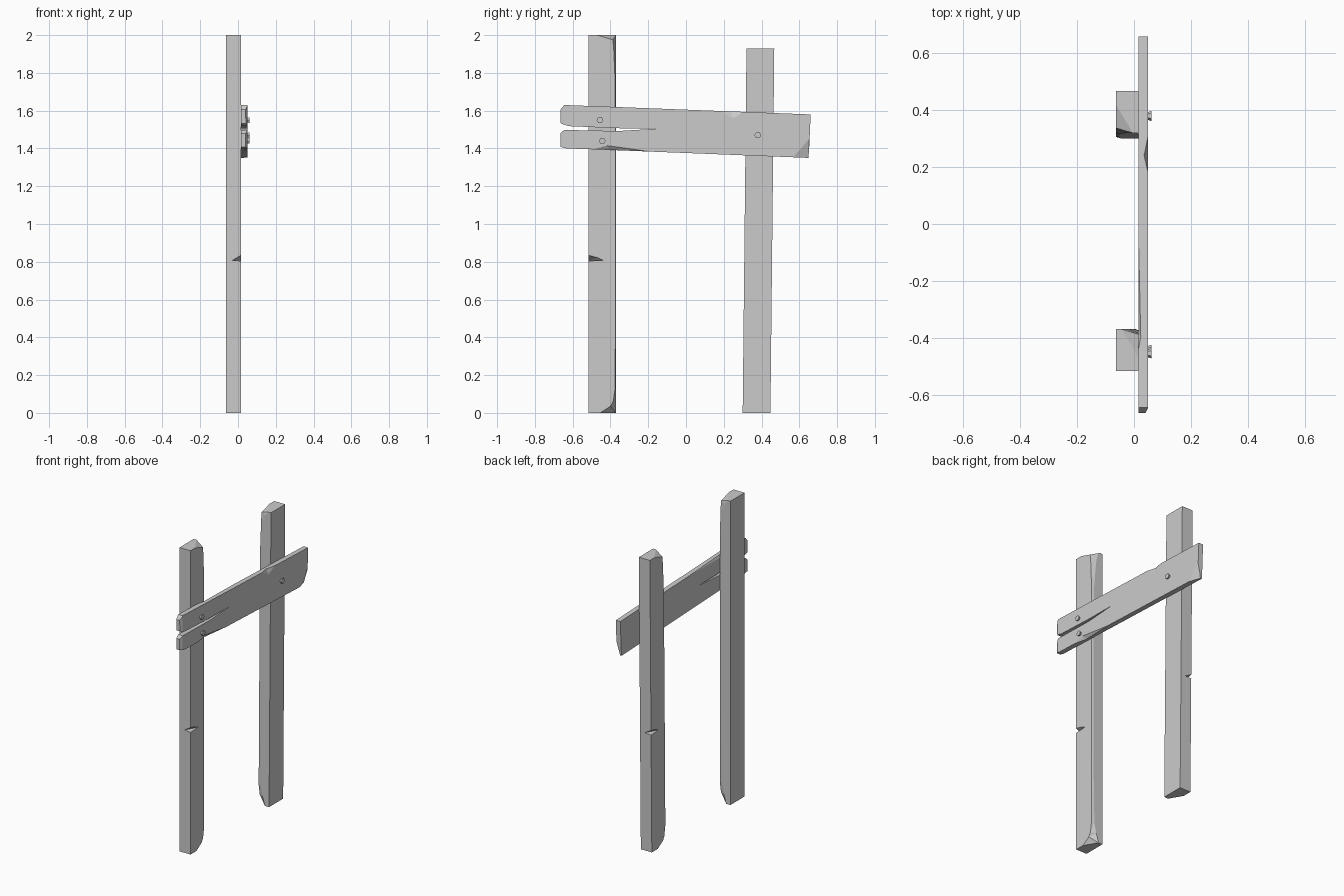
import bpy, bmesh
from math import pi
from mathutils import Matrix, Vector

if "Cube" in bpy.data.objects:
    bpy.data.objects.remove(bpy.data.objects["Cube"])


def finish(bm, name):
    bmesh.ops.recalc_face_normals(bm, faces=bm.faces)
    me = bpy.data.meshes.new(name)
    bm.to_mesh(me)
    bm.free()
    ob = bpy.data.objects.new(name, me)
    bpy.context.collection.objects.link(ob)
    return ob


def chip(ob, pts):
    """Cut the convex hull of pts out of ob."""
    bm = bmesh.new()
    for p in pts:
        bm.verts.new(p)
    bmesh.ops.convex_hull(bm, input=bm.verts)
    cutter = finish(bm, "chip_cutter")
    cutter.hide_render = True
    mod = ob.modifiers.new("chip", 'BOOLEAN')
    mod.operation, mod.solver, mod.object = 'DIFFERENCE', 'EXACT', cutter
    bpy.context.view_layer.objects.active = ob
    bpy.ops.object.modifier_apply(modifier=mod.name)
    bpy.data.objects.remove(cutter)


def make_post(name):
    """Post with one worn edge (+x +y) and a notch on the +x -y edge."""
    # height, wear in x, wear in y
    sections = [(0, .05, .085), (.035, .04, .03), (.06, .032, .016), (.13, .018, .005),
                (.6, .010, .004), (1.4, .010, .004), (1.75, .016, .005),
                (1.93, .032, .013), (1.975, .042, .018), (2, .06, .10)]
    hx, hy = .04, .0735
    bm = bmesh.new()
    rings = []
    for z, cx, cy in sections:
        ring = [(-hx, -hy), (hx, -hy), (hx, hy - cy), (hx - cx, hy), (-hx, hy)]
        rings.append([bm.verts.new((x, y, z)) for x, y in ring])
    for a, b in zip(rings, rings[1:]):
        for i in range(5):
            j = (i + 1) % 5
            bm.faces.new((a[i], a[j], b[j], b[i]))
    bm.faces.new(rings[0][::-1])
    bm.faces.new(rings[-1])
    bmesh.ops.triangulate(bm, faces=[f for f in bm.faces if len(f.verts) == 4
                                     and f.calc_center_median().y > 0
                                     and f.calc_center_median().x > 0])
    ob = finish(bm, name)
    chip(ob, [(.055, -.09, .802), (.055, -.09, .848), (.04, .005, .808),
              (-.005, -.0735, .808), (.042, -.02, .822)])
    return ob


# Posts: the second is turned half round, slightly shorter and leaning
front_post = make_post("front_post")
front_post.data.transform(Matrix.Translation((-.024, -.4435, 0)))

back_post = make_post("back_post")
lean = Matrix.Identity(4)
lean[1][2] = .0105
back_post.data.transform(Matrix.Translation((-.024, .3735, 0)) @ lean
                         @ Matrix.Diagonal((1, 1, .965, 1)) @ Matrix.Rotation(pi, 4, 'Z'))

# Split cross plank
outline = [(-.665, 1.605), (-.645, 1.63), (.66, 1.58), (.652, 1.40), (.648, 1.35),
           (.60, 1.352), (-.48, 1.395), (-.63, 1.40), (-.665, 1.408), (-.665, 1.48),
           (-.645, 1.498), (-.36, 1.492), (-.15, 1.505), (-.36, 1.507),
           (-.62, 1.518), (-.663, 1.532)]
bm = bmesh.new()
face = bm.faces.new([bm.verts.new((.016, y, z)) for y, z in outline])
ext = bmesh.ops.extrude_face_region(bm, geom=[face])
bmesh.ops.translate(bm, vec=(.033, 0, 0),
                    verts=[g for g in ext["geom"] if isinstance(g, bmesh.types.BMVert)])
plank = finish(bm, "cross_plank")

# Chips along the plank edges
chip(plank, [(.049, .18, 1.60), (.049, .31, 1.595), (.051, .25, 1.555), (.034, .24, 1.60), (.07, .24, 1.66)])
chip(plank, [(.049, -.50, 1.393), (.049, -.18, 1.382), (.051, -.42, 1.418), (.03, -.40, 1.388), (.07, -.4, 1.33)])
chip(plank, [(.051, .56, 1.353), (.051, .652, 1.46), (.051, .63, 1.37), (.025, .65, 1.345), (.08, .70, 1.32)])
chip(plank, [(.051, -.645, 1.65), (.051, -.645, 1.38), (.035, -.675, 1.65), (.035, -.675, 1.38),
             (.07, -.69, 1.65), (.07, -.69, 1.38)])
chip(plank, [(.015, -.45, 1.624), (.015, .02, 1.606), (.026, -.40, 1.625), (.014, -.38, 1.60), (0, -.3, 1.66)])

# Nails
for i, (y, z) in enumerate([(-.455, 1.55), (-.443, 1.44), (.38, 1.47)]):
    bm = bmesh.new()
    bmesh.ops.create_cone(bm, cap_ends=True, segments=6, radius1=.011, radius2=.018, depth=.022,
                          matrix=Matrix.Translation((.051, y, z)) @ Matrix.Rotation(pi / 2, 4, 'Y'))
    finish(bm, f"nail_{i + 1}")
